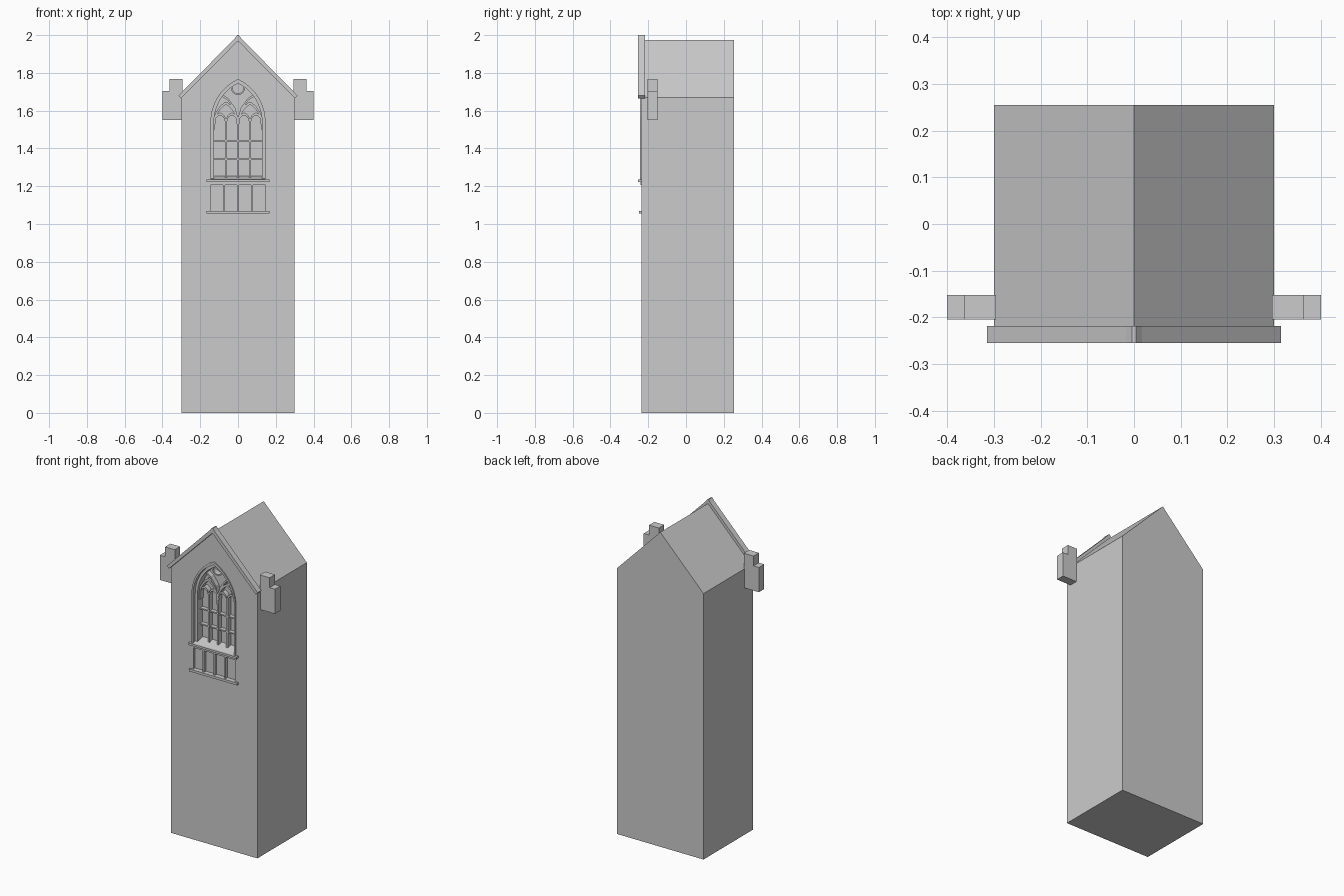
import bpy, bmesh, math

if "Cube" in bpy.data.objects:
    bpy.data.objects.remove(bpy.data.objects["Cube"])

FRONT, BACK = -0.236, 0.255


def finish(name, bm):
    bmesh.ops.recalc_face_normals(bm, faces=bm.faces)
    me = bpy.data.meshes.new(name)
    bm.to_mesh(me)
    bm.free()
    ob = bpy.data.objects.new(name, me)
    bpy.context.collection.objects.link(ob)
    return ob


def prism(name, pts, y0, y1):
    """Extrude an x-z outline from y0 to y1."""
    bm = bmesh.new()
    a = [bm.verts.new((x, y0, z)) for x, z in pts]
    b = [bm.verts.new((x, y1, z)) for x, z in pts]
    bm.faces.new(a)
    bm.faces.new(b)
    n = len(pts)
    for i in range(n):
        j = (i + 1) % n
        bm.faces.new((a[i], a[j], b[j], b[i]))
    return finish(name, bm)


def box(name, x0, x1, y0, y1, z0, z1):
    return prism(name, [(x0, z0), (x1, z0), (x1, z1), (x0, z1)], y0, y1)


def strip(name, outer, inner, y0, y1, closed=False):
    """Solid band between two matching x-z lines."""
    bm = bmesh.new()
    rows = [[bm.verts.new((p[0], y0, p[1])), bm.verts.new((q[0], y0, q[1])),
             bm.verts.new((q[0], y1, q[1])), bm.verts.new((p[0], y1, p[1]))]
            for p, q in zip(outer, inner)]
    n = len(rows)
    for i in range(n if closed else n - 1):
        r, s = rows[i], rows[(i + 1) % n]
        for k in range(4):
            m = (k + 1) % 4
            bm.faces.new((r[k], r[m], s[m], s[k]))
    if not closed:
        bm.faces.new(rows[0])
        bm.faces.new(rows[-1])
    return finish(name, bm)


def arch(w, base, spring, apex, cx=0.0, n=10):
    """Pointed arch line from left foot over the apex to right foot."""
    h = apex - spring
    r = (w * w + h * h) / (2 * w)
    end = math.atan2(h, r - w)
    right = [(w - r + r * math.cos(end * i / n), spring + r * math.sin(end * i / n))
             for i in range(n + 1)]
    right = [(w, base)] + right
    return [(cx - x, z) for x, z in right] + [(cx + x, z) for x, z in right[-2::-1]]


def ring(r, cz, n=20):
    return [(r * math.cos(2 * math.pi * i / n), cz + r * math.sin(2 * math.pi * i / n))
            for i in range(n)]


def cut(target, cutter):
    cutter.hide_render = True
    m = target.modifiers.new("cut", 'BOOLEAN')
    m.object, m.operation, m.solver = cutter, 'DIFFERENCE', 'EXACT'
    bpy.context.view_layer.objects.active = target
    bpy.ops.object.modifier_apply(modifier=m.name)
    bpy.data.objects.remove(cutter)


# Gabled body with window and panel recesses
body = prism("tower_body", [(-0.3, 0), (0.3, 0), (0.3, 1.67), (0, 1.975), (-0.3, 1.67)],
             FRONT, BACK)
cut(body, prism("window_cutter", arch(0.15, 1.225, 1.54, 1.78), -0.3, -0.17))
cut(body, box("panel_cutter", -0.152, 0.152, -0.3, -0.218, 1.065, 1.21))

# Gable coping with small apex nub
outer = [(-0.315, 1.68), (-0.017, 1.983), (-0.004, 2.0)]
inner = [(-0.302, 1.665), (-0.016, 1.953), (-0.004, 1.966)]
mirror = lambda pts: pts + [(-x, z) for x, z in reversed(pts)]
strip("gable_coping", mirror(outer), mirror(inner), -0.255, -0.218)

# Stepped shoulder blocks
for s, side in ((-1, "left"), (1, "right")):
    prism("shoulder_block_" + side,
          [(s * x, z) for x, z in [(0.295, 1.55), (0.4, 1.55), (0.4, 1.705),
                                   (0.363, 1.705), (0.363, 1.767), (0.295, 1.767)]],
          -0.205, -0.152)

# Stepped window frame
strip("window_frame_outer", arch(0.153, 1.225, 1.54, 1.783),
      arch(0.143, 1.225, 1.54, 1.765), -0.243, -0.17)
strip("window_frame_inner", arch(0.144, 1.225, 1.54, 1.766),
      arch(0.127, 1.225, 1.54, 1.745), -0.220, -0.17)

# Tracery: mullions, transoms, sub-arches, light heads, top circle
T0, T1 = -0.200, -0.168
for i, x in enumerate((-0.0635, 0, 0.0635)):
    box("window_mullion_%d" % i, x - 0.006, x + 0.006, T0, T1, 1.23, 1.555)
for i, z in enumerate((1.343, 1.44)):
    box("window_transom_%d" % i, -0.13, 0.13, T0 + 0.004, T1, z - 0.004, z + 0.004)
for i, cx in enumerate((-0.0635, 0.0635)):
    strip("sub_arch_%d" % i, arch(0.068, 1.5, 1.53, 1.648, cx),
          arch(0.058, 1.5, 1.53, 1.632, cx), T0 - 0.004, T1)
for i, cx in enumerate((-0.095, -0.032, 0.032, 0.095)):
    strip("light_head_%d" % i, arch(0.032, 1.53, 1.545, 1.59, cx, 5),
          arch(0.025, 1.53, 1.545, 1.575, cx, 5), T0, T1)
for s, side in ((-1, "left"), (1, "right")):
    strip("tracery_branch_" + side,
          [(s * x, z) for x, z in [(0.0, 1.54), (0.02, 1.605), (0.055, 1.655), (0.1, 1.685)]],
          [(s * x, z) for x, z in [(0.0, 1.56), (0.014, 1.613), (0.05, 1.664), (0.095, 1.695)]],
          T0, T1)
strip("tracery_circle", ring(0.037, 1.72), ring(0.029, 1.72), T0 - 0.004, T1, True)

# Sloping window sill
sill = box("window_sill", -0.167, 0.167, -0.255, FRONT + 0.01, 1.223, 1.236)
slope = box("window_sill_slope", -0.145, 0.145, -0.24, -0.168, 1.215, 1.236)
for v in slope.data.vertices:
    if v.co.y > -0.2 and v.co.z > 1.23:
        v.co.z = 1.255

# Blind panel with mullions and ledge under the window
box("panel_head", -0.155, 0.155, -0.241, -0.215, 1.207, 1.225)
for i in range(5):
    x = -0.15 + 0.075 * i
    box("panel_mullion_%d" % i, x - 0.005, x + 0.005, -0.236, -0.215, 1.06, 1.215)
box("panel_ledge", -0.167, 0.167, -0.248, -0.21, 1.055, 1.07)
